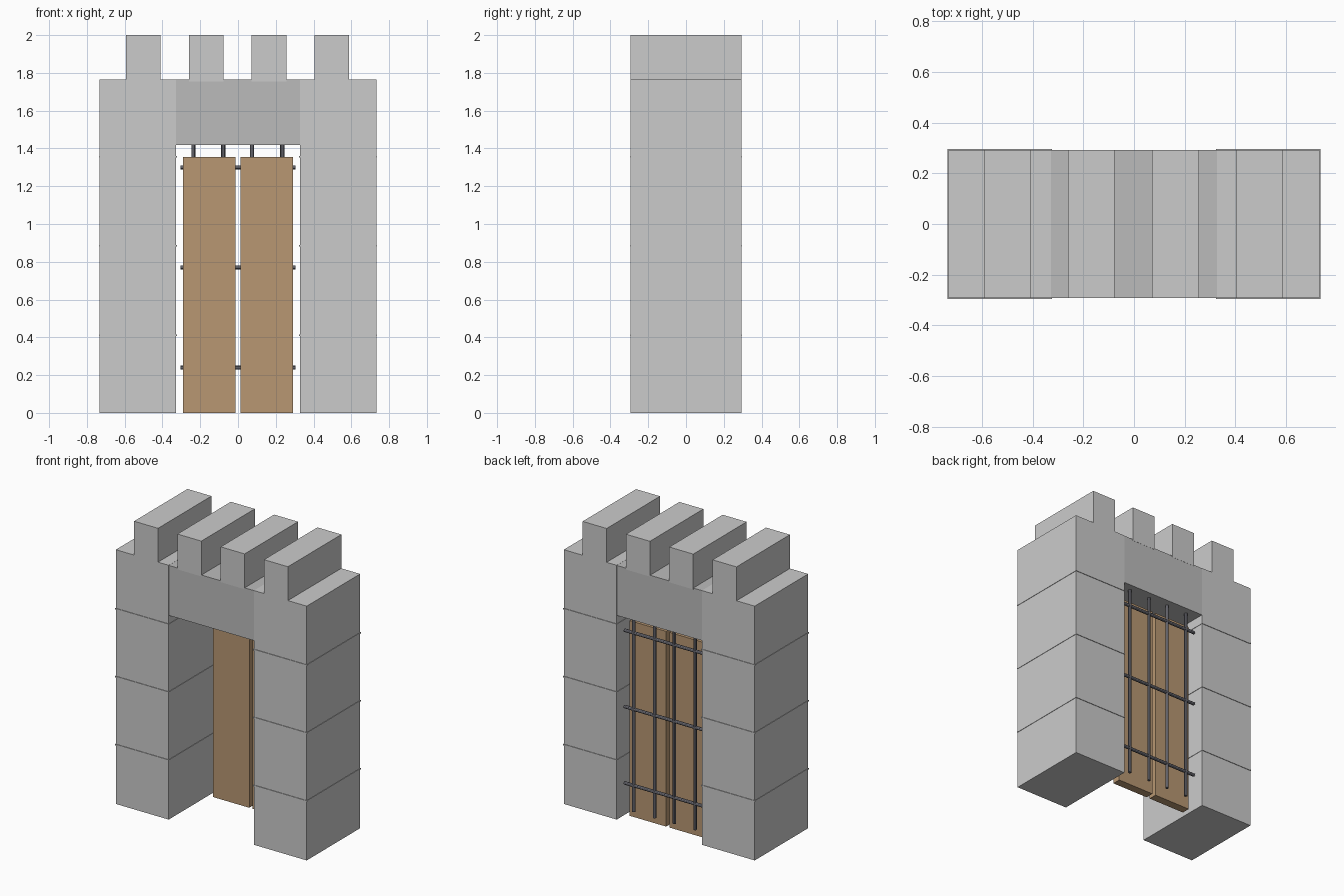
import bpy, math

if "Cube" in bpy.data.objects:
    bpy.data.objects.remove(bpy.data.objects["Cube"])


def material(name, rgb):
    m = bpy.data.materials.new(name)
    m.diffuse_color = (*rgb, 1)
    m.use_nodes = True
    m.node_tree.nodes["Principled BSDF"].inputs["Base Color"].default_value = m.diffuse_color
    return m


WOOD = material("wood", (0.48, 0.31, 0.17))
IRON = material("iron", (0.12, 0.12, 0.14))
DARK_STONE = material("dark_stone", (0.5, 0.5, 0.5))


def box(name, x, y, z, mat=None):
    """Box from (min, max) pairs on each axis."""
    bpy.ops.mesh.primitive_cube_add(size=1, location=[sum(p) / 2 for p in (x, y, z)])
    o = bpy.context.object
    o.name = name
    o.scale = [p[1] - p[0] for p in (x, y, z)]
    bpy.ops.object.transform_apply(location=False, rotation=False, scale=True)
    if mat:
        o.data.materials.append(mat)
    return o


def bar(name, loc, length, rot=(0, 0, 0)):
    bpy.ops.mesh.primitive_cylinder_add(vertices=12, radius=0.011, depth=length,
                                        location=loc, rotation=rot)
    o = bpy.context.object
    o.name = name
    o.data.materials.append(IRON)
    bpy.ops.object.shade_smooth_by_angle()


D = 0.293    # half depth of the gate
TOP = 1.765  # wall top

# Stone pillars with thin raised mortar bands
for side, s in (("left", -1), ("right", 1)):
    x = sorted((s * 0.327, s * 0.733))
    box(f"{side}_pillar", x, (-D, D), (0, TOP))
    for i, z in enumerate((0.412, 0.884, 1.355)):
        box(f"{side}_mortar_{i + 1}", (x[0] - 0.003, x[1] + 0.003),
            (-D - 0.004, D + 0.004), (z - 0.004, z + 0.004))

# Lintel across the full width, set a hair inside the pillar faces
box("lintel", (-0.732, 0.732), (-D + 0.001, D - 0.001), (1.417, TOP - 0.001), DARK_STONE)

# Battlements
for i in range(4):
    cx = -0.501 + i * 0.3325
    box(f"battlement_{i + 1}", (cx - 0.092, cx + 0.092), (-D, D), (TOP - 0.01, 2.0))

# Wooden door leaves
for side, s in (("left", -1), ("right", 1)):
    box(f"{side}_door", sorted((s * 0.013, s * 0.292)), (0.142, 0.2), (0, 1.355), WOOD)

# Iron grille behind the doors
for i, x in enumerate((-0.236, -0.078, 0.074, 0.234)):
    bar(f"vertical_bar_{i + 1}", (x, 0.238, 0.77), 1.42)
for i, z in enumerate((0.24, 0.77, 1.3)):
    bar(f"horizontal_bar_{i + 1}", (0, 0.238, z), 0.61, (0, math.pi / 2, 0))
